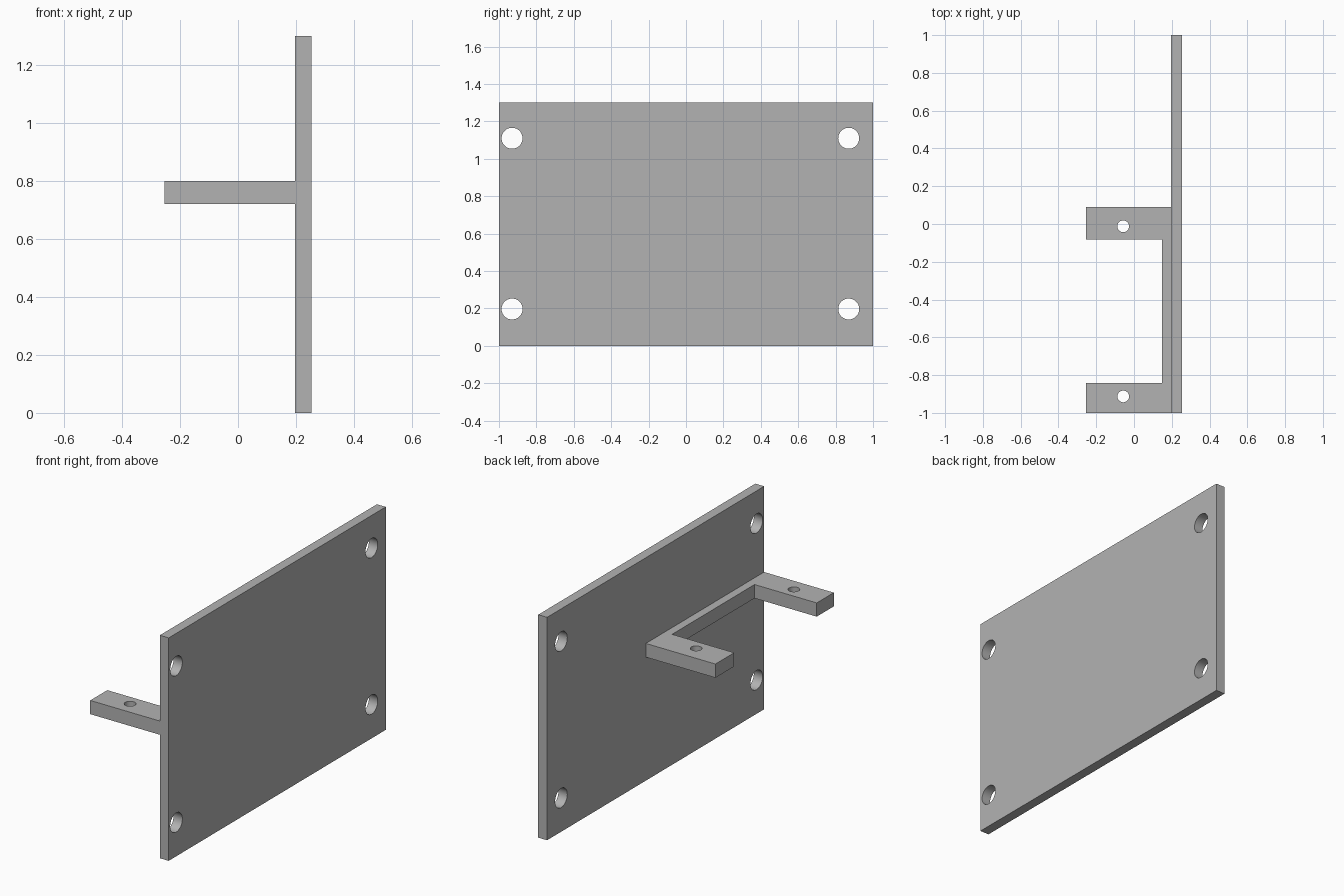
import bpy
import bmesh
import math

cube = bpy.data.objects.get("Cube")
if cube:
    bpy.data.objects.remove(cube, do_unlink=True)

GREY = (0.45, 0.45, 0.45, 1.0)
grey = bpy.data.materials.new("plain grey")
grey.use_nodes = True
grey.diffuse_color = GREY
grey.node_tree.nodes["Principled BSDF"].inputs["Base Color"].default_value = GREY

# Shared dimensions
BACK, PLATE, SPINE, TIP = 0.253, 0.196, 0.148, -0.253
HEIGHT = 1.3
SHELF_LOW, SHELF_HIGH = 0.72, 0.8


def extruded(name, outline, low, high):
    """Raise a flat xy outline into a solid between two heights."""
    bm = bmesh.new()
    face = bm.faces.new([bm.verts.new((x, y, low)) for x, y in outline])
    top = bmesh.ops.extrude_face_region(bm, geom=[face])["geom"]
    for v in top:
        if isinstance(v, bmesh.types.BMVert):
            v.co.z = high
    bmesh.ops.recalc_face_normals(bm, faces=bm.faces)
    mesh = bpy.data.meshes.new(name)
    bm.to_mesh(mesh)
    bm.free()
    mesh.materials.append(grey)
    obj = bpy.data.objects.new(name, mesh)
    bpy.context.collection.objects.link(obj)
    return obj


def drill(obj, centre, radius, turn=0.0):
    """Cut a round hole through a part and bake the result."""
    bpy.ops.mesh.primitive_cylinder_add(vertices=48, radius=radius, depth=0.3,
                                        location=centre, rotation=(0, turn, 0))
    cutter = bpy.context.object
    cutter.name = "hole_cutter"
    cutter.hide_render = True
    cutter.data.materials.append(grey)
    mod = obj.modifiers.new("hole", "BOOLEAN")
    mod.operation = "DIFFERENCE"
    mod.solver = "EXACT"
    mod.object = cutter
    bpy.context.view_layer.objects.active = obj
    bpy.ops.object.modifier_apply(modifier=mod.name)
    bpy.data.objects.remove(cutter, do_unlink=True)


# Upright mounting plate with four bolt holes
plate = extruded("mounting_plate",
                 [(PLATE, -1), (BACK, -1), (BACK, 1), (PLATE, 1)], 0, HEIGHT)
for y in (-0.93, 0.87):
    for z in (0.197, 1.11):
        drill(plate, ((PLATE + BACK) / 2, y, z), 0.056, math.pi / 2)

# Two-armed bracket with a screw hole in each arm
bracket = extruded("two_arm_bracket",
                   [(PLATE, -1), (PLATE, 0.09), (TIP, 0.09), (TIP, -0.083),
                    (SPINE, -0.083), (SPINE, -0.843), (TIP, -0.843), (TIP, -1)],
                   SHELF_LOW, SHELF_HIGH)
for y in (-0.913, -0.012):
    drill(bracket, (-0.057, y, (SHELF_LOW + SHELF_HIGH) / 2), 0.031)

# Smooth hole walls, crisp edges
for part in (plate, bracket):
    bpy.ops.object.select_all(action="DESELECT")
    part.select_set(True)
    bpy.context.view_layer.objects.active = part
    bpy.ops.object.shade_smooth_by_angle(angle=math.radians(30))
